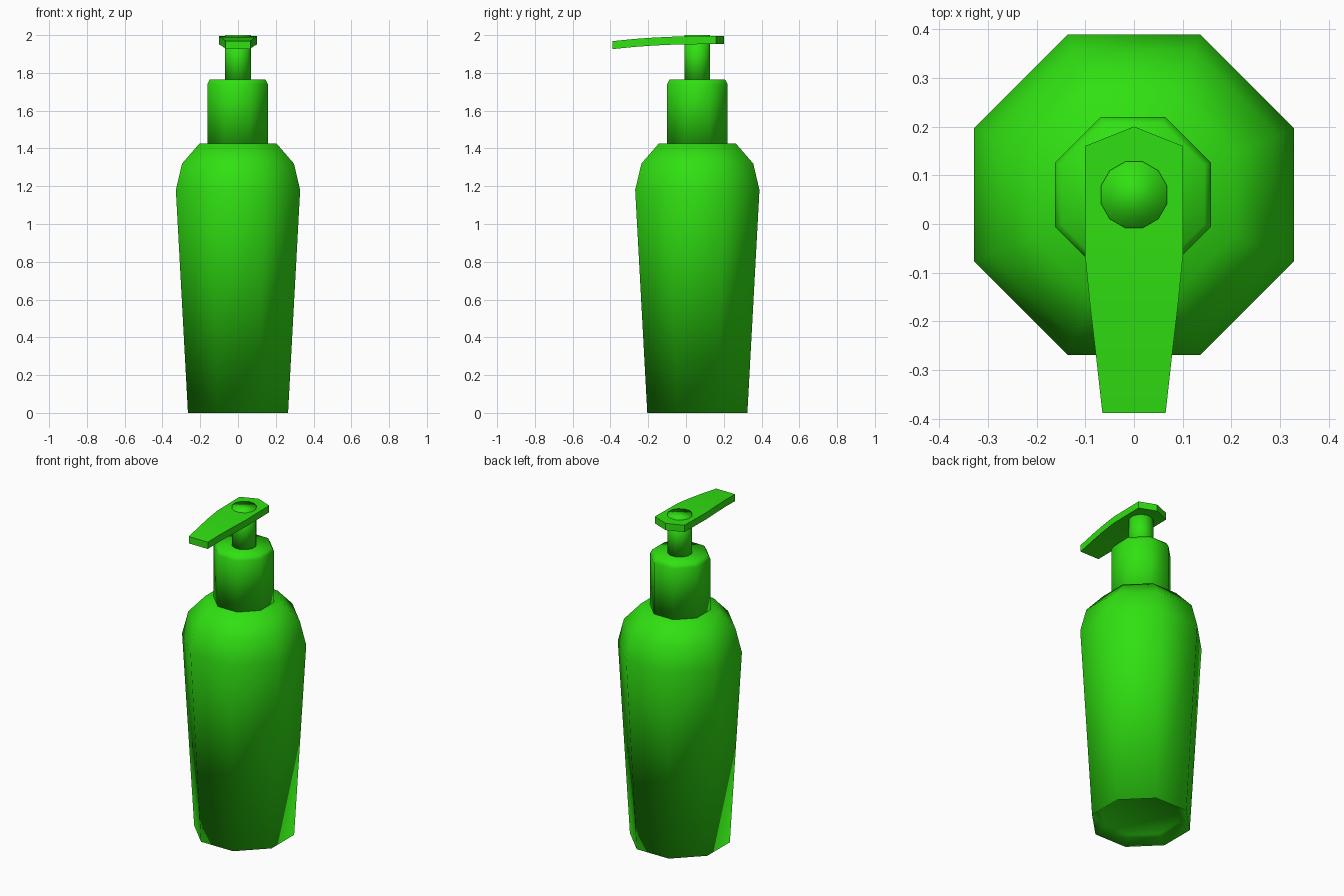
import bpy, bmesh, math

if "Cube" in bpy.data.objects:
    bpy.data.objects.remove(bpy.data.objects["Cube"], do_unlink=True)

AXIS_Y = 0.06  # the bottle axis sits behind the centre because of the long spout

green = bpy.data.materials.new("bright_green")
GREEN = (0.03, 0.75, 0.006, 1)
green.diffuse_color = GREEN
green.use_nodes = True
green.node_tree.nodes["Principled BSDF"].inputs["Base Color"].default_value = GREEN


def finish(name, bm, smooth_angle):
    """Turn a bmesh into a shaded object."""
    bmesh.ops.recalc_face_normals(bm, faces=bm.faces)
    mesh = bpy.data.meshes.new(name)
    bm.to_mesh(mesh)
    bm.free()
    mesh.materials.append(green)
    obj = bpy.data.objects.new(name, mesh)
    bpy.context.collection.objects.link(obj)
    bpy.ops.object.select_all(action="DESELECT")
    obj.select_set(True)
    bpy.context.view_layer.objects.active = obj
    if smooth_angle is None:
        bpy.ops.object.shade_smooth()
    else:
        bpy.ops.object.shade_smooth_by_angle(angle=math.radians(smooth_angle))
    return obj


def turned(name, profile, sides, x=0.0):
    """Closed prism-like form: profile lists (distance to flat side, height)."""
    bm = bmesh.new()
    half = math.pi / sides
    rings = []
    for apothem, z in profile:
        r = apothem / math.cos(half)
        rings.append([bm.verts.new((x + r * math.cos(half * (2 * i + 1)),
                                    AXIS_Y + r * math.sin(half * (2 * i + 1)), z))
                      for i in range(sides)])
    for low, high in zip(rings, rings[1:]):
        for i in range(sides):
            j = (i + 1) % sides
            bm.faces.new((low[i], low[j], high[j], high[i]))
    bm.faces.new(rings[0][::-1])
    bm.faces.new(rings[-1])
    return finish(name, bm, None)


# Bottle with a hollowed base and sloping shoulders
turned("bottle_body", [(0.21, 0.045), (0.265, 0), (0.329, 1.18),
                       (0.296, 1.32), (0.205, 1.425)], 8)
# Collar with a chamfered top
turned("pump_collar", [(0.16, 1.42), (0.16, 1.74), (0.147, 1.765)], 8, x=-0.002)
# Plunger stem, just showing through the head
turned("pump_stem", [(0.068, 1.75), (0.068, 2.0)], 12)

# Pump head: cross-sections (y, half width, top height) swept to the spout tip
sections = [(0.2, 0, 1.995), (0.16, 0.101, 1.995), (-0.06, 0.101, 1.992),
            (-0.17, 0.09, 1.987), (-0.28, 0.077, 1.979), (-0.388, 0.065, 1.968)]
THICKNESS = 0.042
bm = bmesh.new()
loops = []
for y, w, z in sections:
    corners = [(-w, z), (w, z), (w, z - THICKNESS), (-w, z - THICKNESS)]
    loops.append([bm.verts.new((cx, y, cz)) for cx, cz in corners])
for a, b in zip(loops, loops[1:]):
    for i in range(4):
        j = (i + 1) % 4
        bm.faces.new((a[i], a[j], b[j], b[i]))
bm.faces.new(loops[-1])
bmesh.ops.remove_doubles(bm, verts=bm.verts, dist=0.0001)
finish("pump_head", bm, 30)
